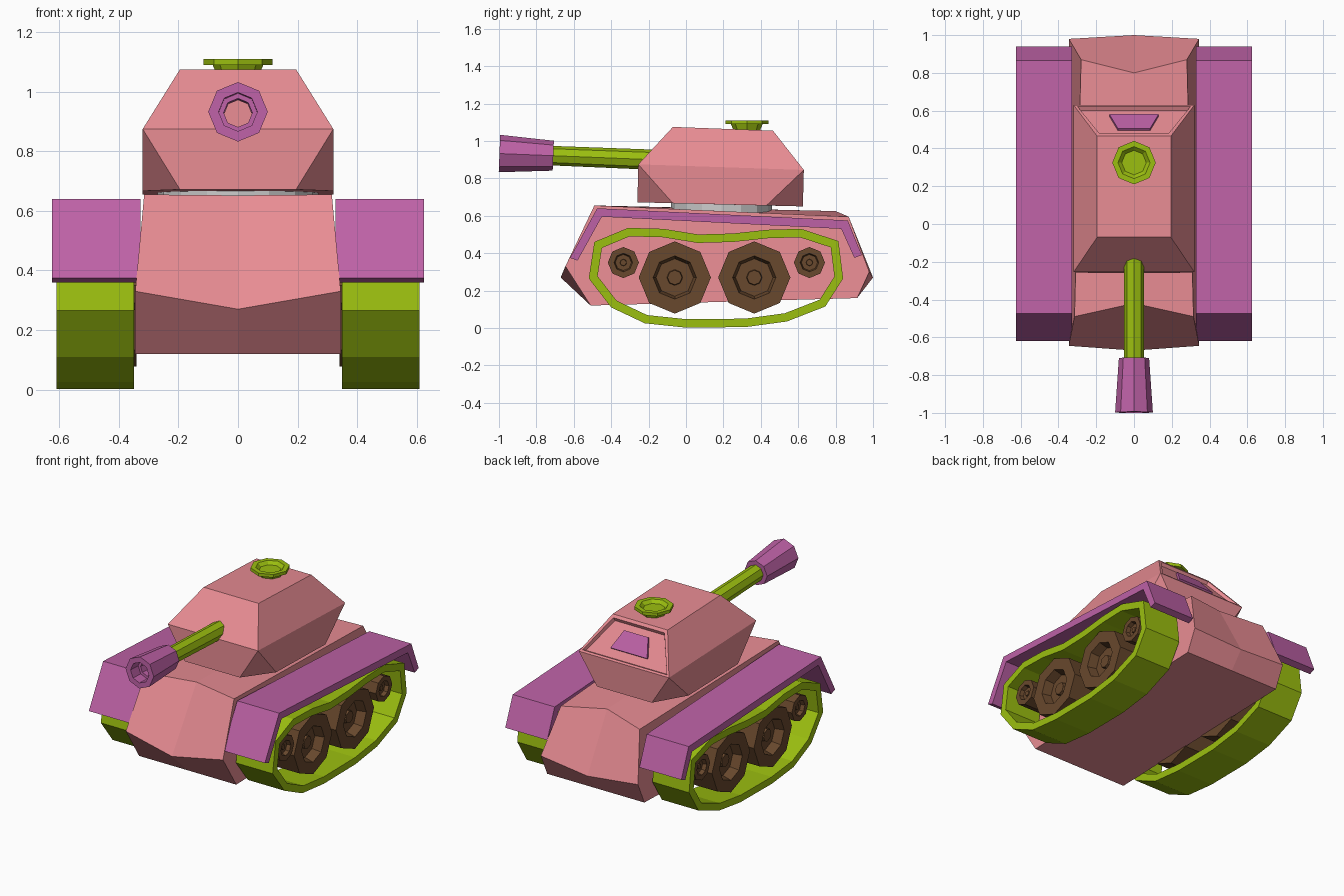
import bpy, bmesh
from math import sin, cos, pi
from mathutils import Vector

if "Cube" in bpy.data.objects:
    bpy.data.objects.remove(bpy.data.objects["Cube"])


def material(name, r, g, b):
    m = bpy.data.materials.new(name)
    m.diffuse_color = (r, g, b, 1)
    m.use_nodes = True
    m.node_tree.nodes["Principled BSDF"].inputs["Base Color"].default_value = m.diffuse_color
    return m


PINK = material("pink", .80, .26, .29)
PURPLE = material("purple", .51, .12, .38)
LIME = material("lime", .33, .52, .005)
BROWN = material("brown", .14, .065, .026)


def build(name, verts, faces, mat=None, mirror=False, edit=None):
    bm = bmesh.new()
    vs = [bm.verts.new(v) for v in verts]
    fs = [bm.faces.new([vs[i] for i in f]) for f in faces]
    bmesh.ops.recalc_face_normals(bm, faces=bm.faces)
    if edit:
        edit(bm, fs)
    me = bpy.data.meshes.new(name)
    bm.to_mesh(me)
    bm.free()
    ob = bpy.data.objects.new(name, me)
    bpy.context.collection.objects.link(ob)
    if mat:
        me.materials.append(mat)
    if mirror:
        ob.modifiers.new("mirror", 'MIRROR').use_clip = False
    return ob


def loft(name, rings, mat=None, mirror=False, loop=False):
    """Skin closed rings; cap the ends, or join last to first when loop is set."""
    n, k = len(rings[0]), len(rings)
    faces = [(a * n + i, a * n + (i + 1) % n, (a + 1) % k * n + (i + 1) % n, (a + 1) % k * n + i)
             for a in range(k if loop else k - 1) for i in range(n)]
    if not loop:
        faces += [tuple(range(n)), tuple(range((k - 1) * n, k * n))]
    return build(name, [p for r in rings for p in r], faces, mat, mirror)


def lathe(name, profile, origin, axis, mat=None, mirror=False, sides=8):
    """Turn (radius, distance) points about an axis."""
    axis = Vector(axis).normalized()
    u = Vector((1, 0, 0)) if abs(axis.x) < .9 else Vector((0, 1, 0))
    v = axis.cross(u).normalized()
    rings = [[Vector(origin) + axis * t + r * (u * cos(2 * pi * i / sides) + v * sin(2 * pi * i / sides))
              for i in range(sides)] for r, t in profile]
    return loft(name, rings, mat, mirror)


def offset(pts, d):
    """Move a closed 2D outline inward (counter-clockwise points)."""
    out = []
    for i, p in enumerate(pts):
        p, a, b = Vector(p), Vector(pts[i - 1]), Vector(pts[(i + 1) % len(pts)])
        e, f = (p - a).normalized(), (b - p).normalized()
        m = (Vector((-e.y, e.x)) + Vector((-f.y, f.x))).normalized()
        out.append(p + m * d / m.dot(Vector((-e.y, e.x))))
    return out


def at_x(x, pts):
    return [(x, p[0], p[1]) for p in pts]


# Hull: edge profile and creased centre profile
edge = [(.345, -.51, .12), (.345, -.645, .33), (.315, -.49, .655),
        (.28, .87, .595), (.345, .98, .30), (.345, .915, .16)]
centre = [(0, -.51, .12), (0, -.67, .27), (0, -.42, .652),
          (0, .80, .625), (0, 1.0, .27), (0, .915, .16)]
loft("hull", [[(-x, y, z) for x, y, z in edge], centre, edge], PINK)

# Turret ring
lathe("turret_ring", [(.27, 0), (.27, .08)], (0, .19, .60), (0, 0, 1), sides=16)

# Turret: top rectangle, wide waist, base with cut corners
signs = [(-1, -1), (1, -1), (1, 1), (-1, 1)]
verts = [(.195 * sx, -.07 if sy < 0 else .465, 1.075 if sy < 0 else 1.055) for sx, sy in signs]
verts += [(.32 * sx, -.255 if sy < 0 else .63, .875 if sy < 0 else .845) for sx, sy in signs]
for i, (sx, sy) in enumerate(signs):
    side = (.32 * sx, -.07 if sy < 0 else .43, .667 if sy < 0 else .655)
    end = (.195 * sx, -.26 if sy < 0 else .625, .672 if sy < 0 else .65)
    verts += [side, end] if i % 2 == 0 else [end, side]
faces = [(0, 1, 2, 3), tuple(range(8, 16))]
for i in range(4):
    j = (i + 1) % 4
    faces += [(i, j, 4 + j, 4 + i),
              (4 + i, 4 + j, 8 + 2 * j, 9 + 2 * i),
              (4 + i, 8 + 2 * i, 9 + 2 * i)]


def rear_recess(bm, fs):
    rear = fs[2 + 3 * 2]
    bmesh.ops.inset_region(bm, faces=[rear], thickness=.025, depth=0)
    bmesh.ops.inset_region(bm, faces=[rear], thickness=.012, depth=-.02)


build("turret", verts, faces, PINK, edit=rear_recess)

# Rear hatch set in the recess
n = Vector((0, .786, .618))
hatch = [Vector(p) for p in ((-.13, .585, .902), (.13, .585, .902), (.085, .51, .998), (-.085, .51, .998))]
loft("rear_hatch", [[p + n * d for p in hatch] for d in (-.04, -.005)], PURPLE)

# Cupola with a dished lid
lathe("cupola", [(.07, 0), (.085, .035), (.115, .035), (.115, .055), (.085, .055), (.065, .035)],
      (0, .325, 1.055), (0, 0, 1), LIME)

# Gun barrel, hollow muzzle and bore
gun, aim = (0, -.18, .90), (0, -1, .04)
lathe("gun_barrel", [(.054, 0), (.052, .56)], gun, aim, LIME)
lathe("muzzle", [(.08, .53), (.10, .818), (.065, .818), (.065, .74), (.048, .74), (.048, .62)],
      gun, aim, PURPLE)
lathe("bore", [(.047, .60), (.047, .66)], gun, aim, PINK)

# Fenders
fender = [(-.62, .375), (-.475, .64), (.865, .575), (.94, .39),
          (.90, .375), (.83, .53), (-.45, .595), (-.58, .36)]
loft("fenders", [at_x(.327, fender), at_x(.625, fender)], PURPLE, True)

# Track bands
track = [(-.52, .265), (-.40, .11), (-.22, .025), (0, .002), (.32, .005), (.54, .035), (.745, .115),
         (.84, .265), (.815, .465), (.615, .53), (.435, .525), (.25, .505), (.065, .50),
         (-.12, .53), (-.31, .535), (-.49, .46)]
inner = offset(track, .045)
loft("tracks", [at_x(.35, track), at_x(.61, track), at_x(.61, inner), at_x(.35, inner)],
     LIME, True, True)

# Road wheels and end wheels, with dished hubs
for name, y, z, r in (("front_road_wheels", -.06, .27, .193), ("rear_road_wheels", .365, .27, .193),
                      ("front_end_wheels", -.335, .35, .083), ("rear_end_wheels", .66, .35, .083)):
    lathe(name, [(r, 0), (r, .235), (r * .6, .235), (r * .52, .235 - r * .3),
                 (r * .22, .235 - r * .3), (r * .2, .235 - r * .2)],
          (.34, y, z), (1, 0, 0), BROWN, True)
